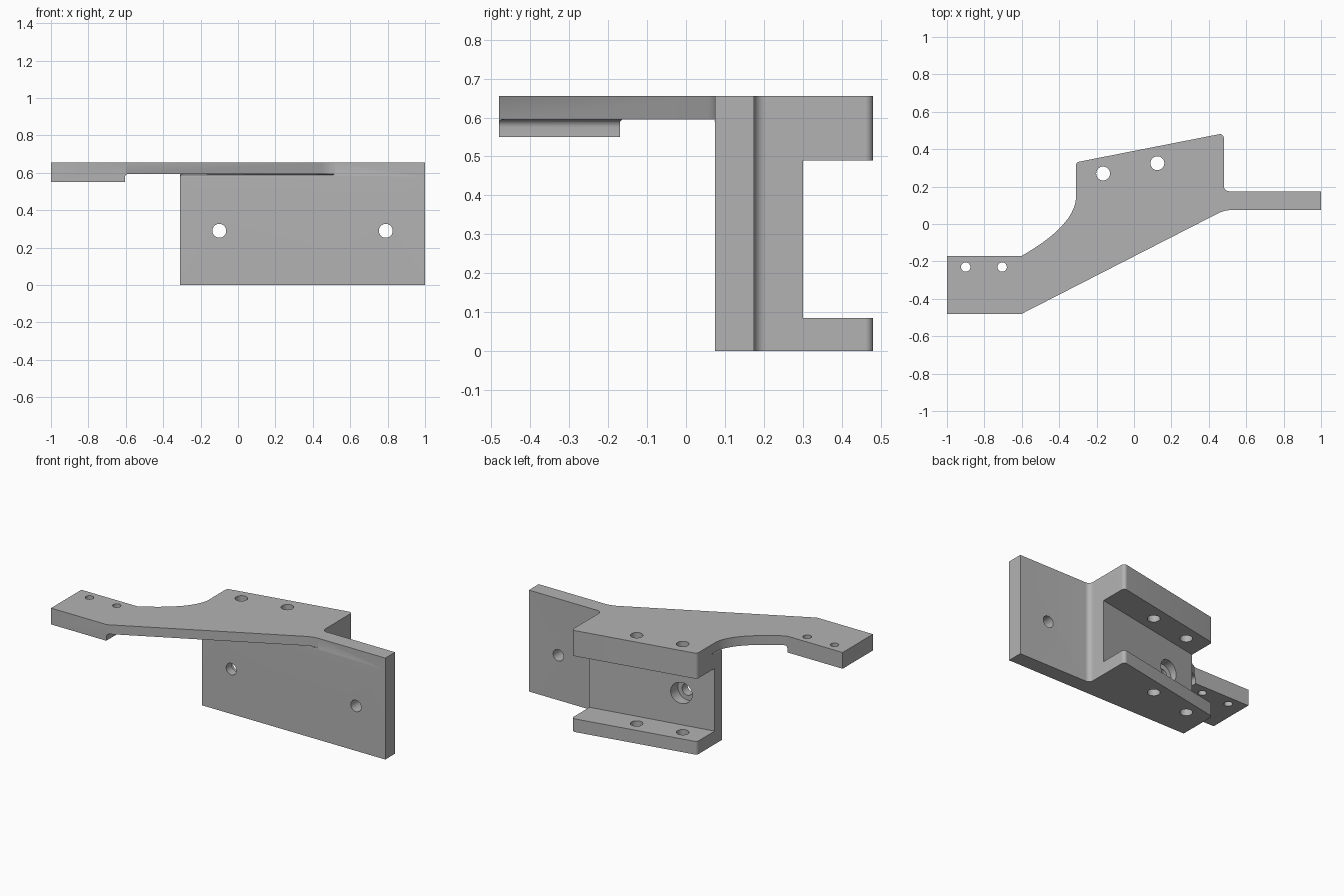
import bpy, bmesh, math
from mathutils import Vector, Matrix

cube = bpy.data.objects.get("Cube")
if cube:
    bpy.data.objects.remove(cube)

grey = bpy.data.materials.new("light grey")
grey.use_nodes = True
grey.diffuse_color = (0.45, 0.45, 0.45, 1)
grey.node_tree.nodes["Principled BSDF"].inputs["Base Color"].default_value = (0.45, 0.45, 0.45, 1)

TOP = 0.655
LEFT, RIGHT = -0.31, 0.48     # ends of the flanged block
FRONT = 0.075                 # front face of the upright plate
SLOPE = 0.19                  # slant of the block's back


def bezier(a, b, c, n):
    """Quadratic curve from a to c, steered by b."""
    a, b, c = Vector(a), Vector(b), Vector(c)
    return [a * (1 - t) ** 2 + b * 2 * t * (1 - t) + c * t * t
            for t in (i / n for i in range(n + 1))]


def rounded(corner, before, after, r, n=8):
    """Circular corner of radius r between two straight sides."""
    p = Vector(corner)
    u, v = (Vector(before) - p).normalized(), (Vector(after) - p).normalized()
    half = u.angle(v) / 2
    centre = p + (u + v).normalized() * (r / math.sin(half))
    start = p + u * (r / math.tan(half)) - centre
    end = p + v * (r / math.tan(half)) - centre
    return [centre + start.lerp(end, i / n).normalized() * r for i in range(n + 1)]


def make(name, bm):
    bmesh.ops.recalc_face_normals(bm, faces=bm.faces)
    mesh = bpy.data.meshes.new(name)
    bm.to_mesh(mesh)
    bm.free()
    mesh.materials.append(grey)
    obj = bpy.data.objects.new(name, mesh)
    bpy.context.collection.objects.link(obj)
    return obj


def prism(name, points, z0, z1, top_bevel=0):
    bm = bmesh.new()
    low = [bm.verts.new((p[0], p[1], z0)) for p in points]
    high = [bm.verts.new((p[0], p[1], z1)) for p in points]
    bm.faces.new(low[::-1])
    bm.faces.new(high)
    for i in range(len(points)):
        bm.faces.new((low[i - 1], low[i], high[i], high[i - 1]))
    if top_bevel:
        rim = [e for e in bm.edges if all(v in high for v in e.verts)]
        bmesh.ops.bevel(bm, geom=rim, offset=top_bevel, segments=6, profile=0.5, affect="EDGES")
    return make(name, bm)


def drill(name, centre, r, length, along_y=False):
    bm = bmesh.new()
    matrix = Matrix.Translation(centre)
    if along_y:
        matrix = matrix @ Matrix.Rotation(math.pi / 2, 4, "X")
    bmesh.ops.create_cone(bm, cap_ends=True, segments=40, radius1=r, radius2=r,
                          depth=length, matrix=matrix)
    return make(name, bm)


# Plan outline of arm, block and plate
foot_front, foot_back = (-0.6, -0.48), (-0.6, -0.17)
bend, plate_front = (0.485, FRONT), (1, FRONT)
plate_back, inner = (1, 0.175), (RIGHT, 0.175)
back_right, back_left = (RIGHT, 0.485), (LEFT, 0.33)
neck = (LEFT, 0.14)
outline = [(-1, -0.48), foot_front]
outline += rounded(bend, foot_front, plate_front, 0.18)
outline += [plate_front, plate_back]
outline += rounded(inner, plate_back, back_right, 0.03)
outline += rounded(back_right, inner, back_left, 0.02)
outline += rounded(back_left, back_right, neck, 0.02)
outline += bezier(neck, (-0.32, -0.01), foot_back, 16)
outline += [(-1, -0.17)]
bracket = prism("bracket", outline, 0, TOP)

# Space below the arm, with a filleted ceiling, and below the foot
cutters = [
    prism("arm_clearance", [(-0.605, -0.9), (1.3, -0.9), (1.3, FRONT), (LEFT, FRONT),
                            (LEFT, 0.25), (-0.605, 0.25)], -0.2, 0.595, 0.02),
    prism("foot_clearance", [(-1.3, -0.9), (-0.45, -0.9), (-0.45, 0.2), (-1.3, 0.2)], -0.3, 0.55),
]


# Slanted channel between the two flanges
def wall_y(x):
    return 0.30 + (x - RIGHT) * SLOPE


cutters.append(prism("channel", [(-0.5, wall_y(-0.5)), (0.7, wall_y(0.7)), (0.7, 0.9), (-0.5, 0.9)],
                     0.085, 0.49))

# Holes through foot, flanges and plate
for x, y, r in [(-0.9, -0.23, 0.025), (-0.705, -0.23, 0.025),
                (-0.165, 0.27, 0.037), (0.125, 0.325, 0.037)]:
    cutters.append(drill("upright_hole", (x, y, 0.3), r, 2))
for x in (-0.1, 0.79):
    cutters.append(drill("plate_hole", (x, 0, 0.29), 0.037, 2, True))
cutters.append(drill("counterbore", (-0.1, 0.63, 0.29), 0.068, 1, True))

# Apply the cuts, then drop the cutters
bpy.context.view_layer.objects.active = bracket
for cutter in cutters:
    cutter.hide_render = True
    cut = bracket.modifiers.new("cut", "BOOLEAN")
    cut.operation, cut.solver, cut.object = "DIFFERENCE", "EXACT", cutter
    bpy.ops.object.modifier_apply(modifier=cut.name)
    bpy.data.objects.remove(cutter)

bpy.ops.object.select_all(action="DESELECT")
bracket.select_set(True)
bpy.ops.object.shade_smooth_by_angle(angle=math.radians(30))
